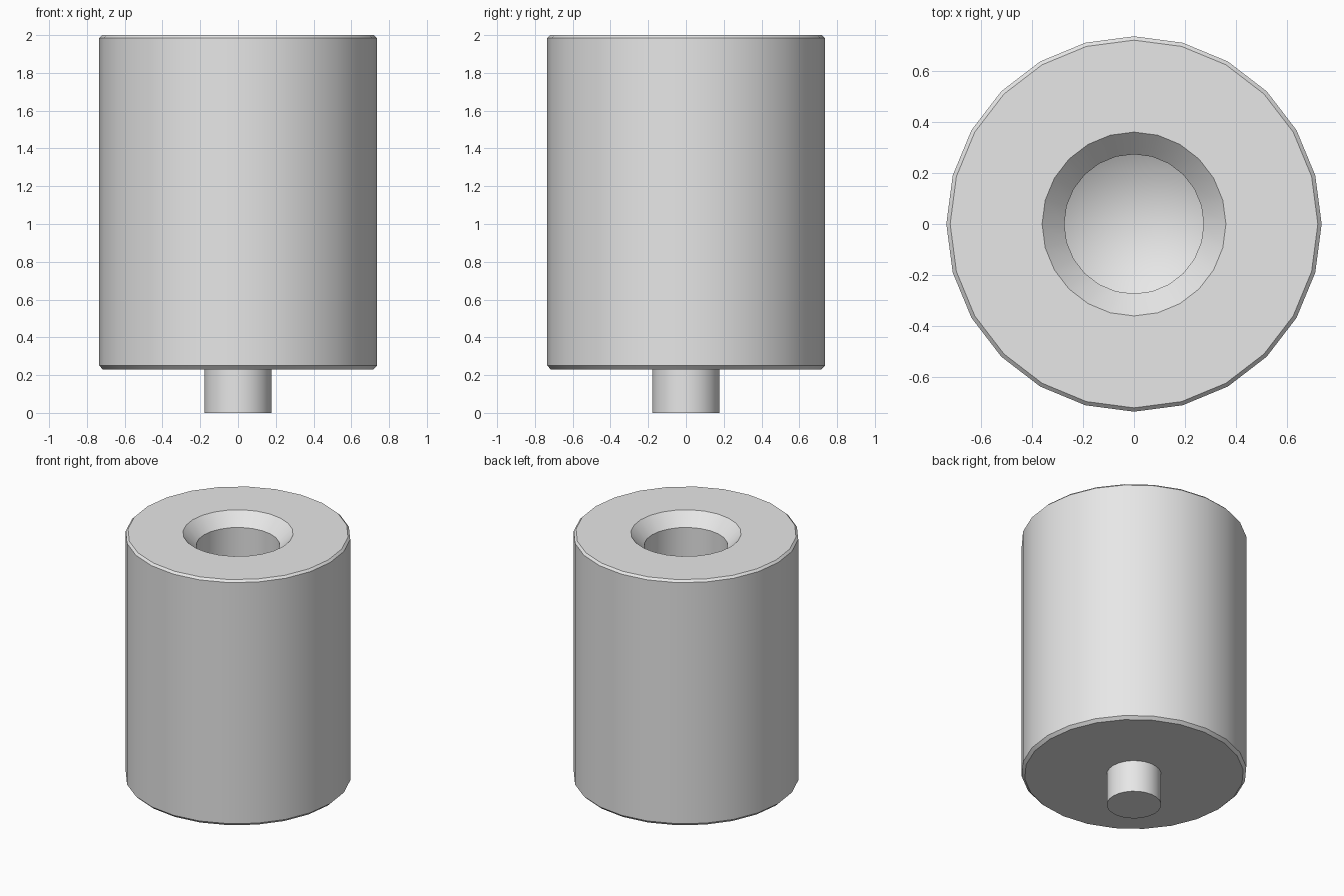
import bpy, bmesh, math

if "Cube" in bpy.data.objects:
    bpy.data.objects.remove(bpy.data.objects["Cube"])

SIDES = 24

grey = bpy.data.materials.new("light grey metal")
grey.diffuse_color = (0.8, 0.8, 0.8, 1)
grey.use_nodes = True
grey.node_tree.nodes["Principled BSDF"].inputs["Base Color"].default_value = grey.diffuse_color


def lathe(name, profile):
    """Revolve an (r, z) profile about z; radius 0 makes a pole."""
    bm = bmesh.new()
    rings = []
    for r, z in profile:
        if r == 0:
            rings.append([bm.verts.new((0, 0, z))] * SIDES)
        else:
            rings.append([bm.verts.new((r * math.cos(2 * math.pi * i / SIDES),
                                        r * math.sin(2 * math.pi * i / SIDES), z))
                          for i in range(SIDES)])
    for a, b in zip(rings, rings[1:]):
        for i in range(SIDES):
            j = (i + 1) % SIDES
            corners = list(dict.fromkeys((a[i], a[j], b[j], b[i])))
            bm.faces.new(corners)
    bmesh.ops.recalc_face_normals(bm, faces=bm.faces[:])
    mesh = bpy.data.meshes.new(name)
    bm.to_mesh(mesh)
    bm.free()
    mesh.materials.append(grey)
    obj = bpy.data.objects.new(name, mesh)
    bpy.context.collection.objects.link(obj)
    bpy.ops.object.select_all(action='DESELECT')
    obj.select_set(True)
    bpy.context.view_layer.objects.active = obj
    bpy.ops.object.shade_smooth_by_angle(angle=math.radians(30))
    return obj


# One turned part: pin, chamfered body, countersunk blind hole with drill tip
lathe("body_with_pin_and_hole", [
    (0, 0), (0.178, 0),                    # pin end
    (0.178, 0.23), (0.715, 0.23),          # underside of body
    (0.735, 0.25), (0.735, 1.985),         # lower chamfer and wall
    (0.72, 2.0), (0.36, 2.0),              # upper chamfer and top face
    (0.273, 1.913),                        # countersink
    (0.273, 1.0), (0, 0.84),               # bore and conical bottom
])
